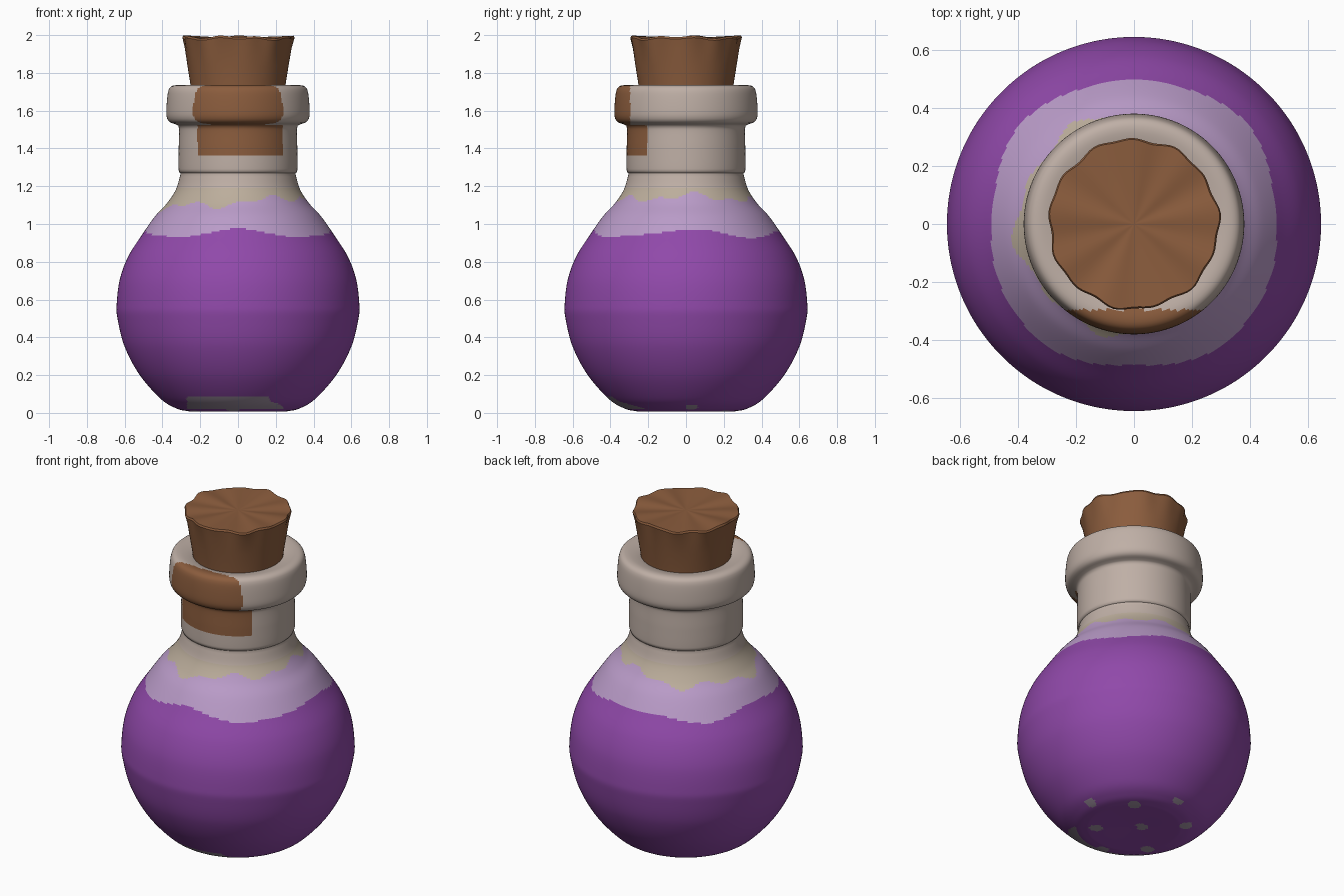
import bpy, bmesh, math
from math import sin, cos, pi

if "Cube" in bpy.data.objects:
    bpy.data.objects.remove(bpy.data.objects["Cube"])


def material(name, rgb):
    m = bpy.data.materials.new(name)
    m.diffuse_color = (*rgb, 1)
    m.use_nodes = True
    m.node_tree.nodes["Principled BSDF"].inputs["Base Color"].default_value = m.diffuse_color
    return m


GLASS, TAN, LILAC, PURPLE, BROWN, GREY = range(6)
mats = [material("pale_glass", (0.52, 0.43, 0.38)),
        material("tan_glass", (0.50, 0.42, 0.33)),
        material("lilac_surface", (0.49, 0.33, 0.58)),
        material("purple_liquid", (0.28, 0.066, 0.40)),
        material("cork_brown", (0.26, 0.109, 0.047)),
        material("grey_base", (0.36, 0.29, 0.37))]


def smooth_profile(pts, step):
    """Catmull-Rom through (r, z) points, sampled about every `step`."""
    out = []
    for i in range(len(pts) - 1):
        p0, p1, p2 = pts[max(i - 1, 0)], pts[i], pts[i + 1]
        p3 = pts[min(i + 2, len(pts) - 1)]
        n = max(1, round(math.dist(p1, p2) / step))
        for k in range(n):
            t = k / n
            out.append(tuple(0.5 * (2 * b + (c - a) * t + (2 * a - 5 * b + 4 * c - d) * t * t
                                    + (3 * b - a - 3 * c + d) * t ** 3)
                             for a, b, c, d in zip(p0, p1, p2, p3)))
    return out + [pts[-1]]


def lathe(name, profile, segs, materials, warp=None, paint=None, angle=35):
    """Spin a profile (bottom to top); warp shifts points, paint picks face colours."""
    bm = bmesh.new()
    rings = []
    for r, z in profile:
        ring = []
        for s in range(segs):
            a = 2 * pi * s / segs
            rr, zz = warp(r, z, a) if warp else (r, z)
            ring.append(bm.verts.new((rr * cos(a), rr * sin(a), zz)))
        rings.append(ring)
    for lo, hi in zip(rings, rings[1:]):
        for s in range(segs):
            t = (s + 1) % segs
            bm.faces.new((lo[s], lo[t], hi[t], hi[s]))
    bm.faces.new(rings[0][::-1])
    bm.faces.new(rings[-1])
    if paint:
        for f in bm.faces:
            f.material_index = paint(f.calc_center_median())
    me = bpy.data.meshes.new(name)
    bm.to_mesh(me)
    bm.free()
    for m in materials:
        me.materials.append(m)
    ob = bpy.data.objects.new(name, me)
    bpy.context.collection.objects.link(ob)
    bpy.context.view_layer.objects.active = ob
    ob.select_set(True)
    bpy.ops.object.shade_smooth_by_angle(angle=math.radians(angle))
    ob.select_set(False)
    return ob


# Bottle: round body, flared shoulder, straight neck, thick lip
body = [(0.02, 0.012), (0.22, 0.008), (0.27, 0.01), (0.33, 0.025), (0.41, 0.075),
        (0.52, 0.20), (0.60, 0.35), (0.638, 0.50), (0.642, 0.58), (0.625, 0.71),
        (0.58, 0.83), (0.51, 0.94), (0.44, 1.04), (0.376, 1.11), (0.33, 1.18),
        (0.308, 1.25), (0.305, 1.27), (0.314, 1.285), (0.314, 1.40), (0.312, 1.505),
        (0.325, 1.525), (0.362, 1.54), (0.378, 1.57), (0.378, 1.63), (0.37, 1.70),
        (0.355, 1.727), (0.325, 1.735), (0.28, 1.728), (0.24, 1.715)]


def bottle_colour(c):
    a = math.atan2(c.y, c.x)
    x, y, z = c
    # cork showing through the front of lip and neck
    if z > 1.525 and -0.24 < x < 0.24 and y < -0.295:
        return BROWN
    if 1.36 < z < 1.525 and -0.215 < x < 0.235 and y < 0:
        return BROWN
    # wavy liquid lines
    if z > 1.19:
        return GLASS
    if z > 1.115 + 0.015 * sin(5 * a + 1) + 0.012 * sin(11 * a) + 0.03 * cos(a):
        return TAN
    if z > 0.95 + 0.02 * cos(4 * a) + 0.006 * sin(7 * a):
        return LILAC
    # worn patches on the base
    if 0.02 < z < 0.085 and -0.27 < x < 0.2 + 0.04 * sin(60 * z) and y < 0:
        return GREY
    if z < 0.04 and sin(17 * x + 2) * sin(19 * y + 1) > 0.8:
        return GREY
    return PURPLE


lathe("bottle", smooth_profile(body, 0.011), 220, mats, paint=bottle_colour, angle=60)

# Cork: tapered plug with an uneven top edge
cork = [(0.02, 1.70), (0.248, 1.70), (0.252, 1.74), (0.268, 1.84), (0.282, 1.93),
        (0.293, 1.98), (0.288, 1.99), (0.20, 1.988), (0.10, 1.985), (0.01, 1.985)]


def cork_wobble(r, z, a):
    k = max(0, (z - 1.90) / 0.09) * r / 0.29
    return (r + k * (0.005 * sin(13 * a) + 0.004 * sin(7 * a + 1)),
            z + k * (0.005 * sin(9 * a) + 0.004 * sin(4 * a + 2)))


lathe("cork", cork, 104, [mats[BROWN]], warp=cork_wobble)
